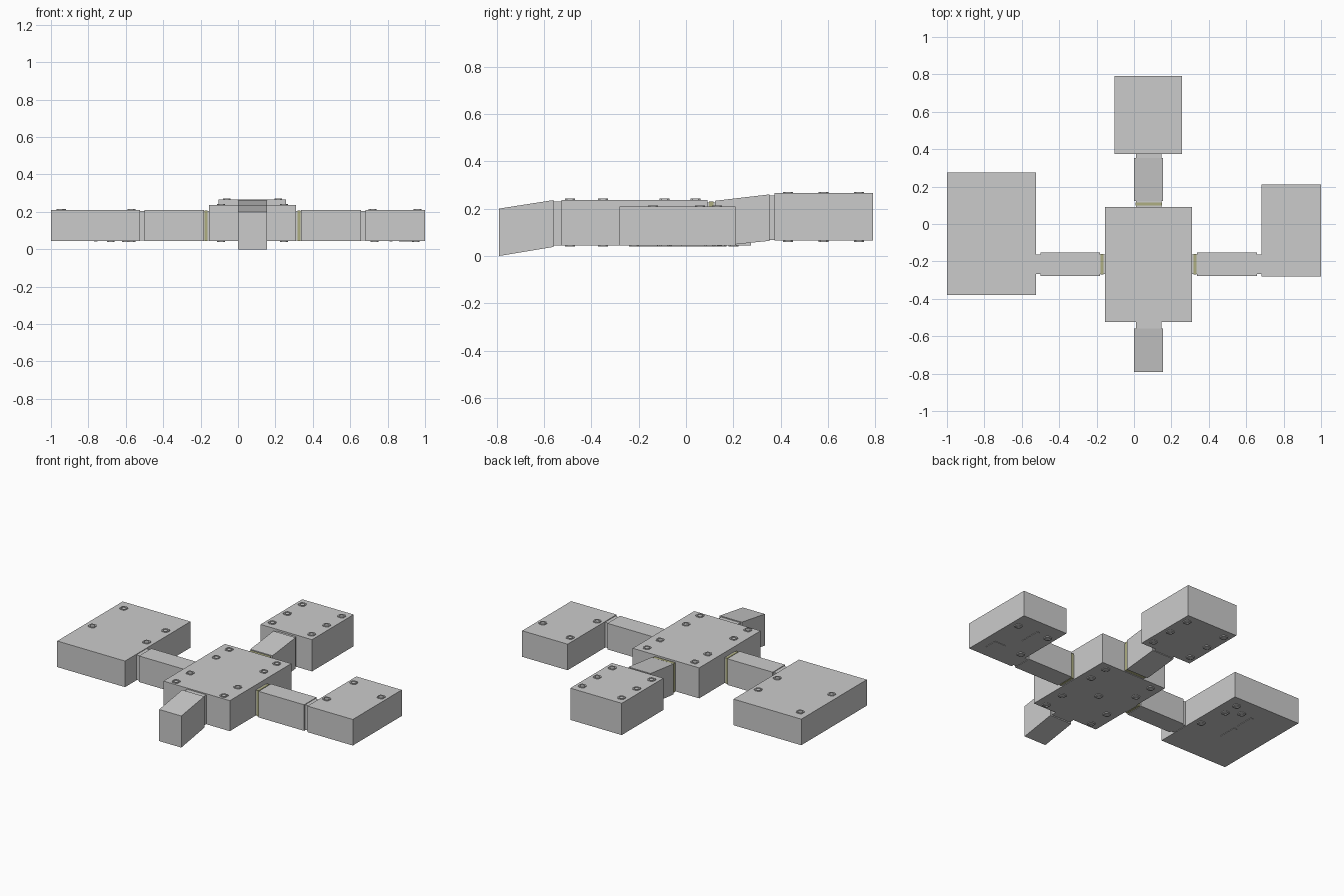
import bpy, bmesh

if "Cube" in bpy.data.objects:
    bpy.data.objects.remove(bpy.data.objects["Cube"])

olive = bpy.data.materials.new("olive")
olive.diffuse_color = (0.42, 0.42, 0.22, 1)
olive.use_nodes = True
olive.node_tree.nodes["Principled BSDF"].inputs["Base Color"].default_value = olive.diffuse_color


def block(name, x, y, z, z_back=None, mat=None):
    """Box from ranges; z applies at the front edge, z_back at the back edge."""
    zb = z_back or z
    bm = bmesh.new()
    ends = []
    for yy, (lo, hi) in ((y[0], z), (y[1], zb)):
        ends.append([bm.verts.new(p) for p in
                     ((x[0], yy, lo), (x[1], yy, lo), (x[1], yy, hi), (x[0], yy, hi))])
    a, b = ends
    bm.faces.new(a)
    bm.faces.new(b[::-1])
    for i in range(4):
        j = (i + 1) % 4
        bm.faces.new((a[i], b[i], b[j], a[j]))
    bmesh.ops.recalc_face_normals(bm, faces=bm.faces)
    me = bpy.data.meshes.new(name)
    bm.to_mesh(me)
    bm.free()
    ob = bpy.data.objects.new(name, me)
    bpy.context.collection.objects.link(ob)
    if mat:
        me.materials.append(mat)
    return ob


def fitting(name, x, y, z, up, size=0.042):
    """Small raised square fitting with a recessed, chamfered centre."""
    bm = bmesh.new()
    h = 0.005 * up
    rings = []
    for s, zz in ((0.5, z), (0.5, z + h), (0.32, z + h), (0.32, z + h * 0.2)):
        w, c = s * size, s * size * 0.6
        rings.append([bm.verts.new((x + px, y + py, zz)) for px, py in
                      ((w, -c), (w, c), (c, w), (-c, w), (-w, c), (-w, -c), (-c, -w), (c, -w))])
    for lo, hi in zip(rings, rings[1:]):
        for i in range(8):
            j = (i + 1) % 8
            f = (lo[i], lo[j], hi[j], hi[i])
            bm.faces.new(f if up > 0 else f[::-1])
    bm.faces.new(rings[-1] if up > 0 else rings[-1][::-1])
    me = bpy.data.meshes.new(name)
    bm.to_mesh(me)
    bm.free()
    bpy.context.collection.objects.link(bpy.data.objects.new(name, me))


def fittings(name, points, z, up):
    for x, y in points:
        fitting(name, x, y, z, up)


# Rooms
block("central_room", (-0.155, 0.31), (-0.525, 0.09), (0.044, 0.237))
block("back_room", (-0.103, 0.257), (0.373, 0.79), (0.065, 0.266))
block("left_room", (-1.0, -0.525), (-0.38, 0.275), (0.044, 0.209))
block("right_room", (0.682, 1.0), (-0.28, 0.21), (0.044, 0.209))

# Level side corridors, with narrower doorways at both ends
side, door = (-0.277, -0.153), (-0.266, -0.164)
wall, door_z = (0.044, 0.209), (0.047, 0.205)
for name, run, full, trim in (
        ("left", (-0.5, -0.182), (-0.525, -0.155), (-0.178, -0.164)),
        ("right", (0.338, 0.657), (0.31, 0.682), (0.319, 0.333))):
    block(name + "_corridor", run, side, wall)
    block(name + "_doorways", full, door, door_z)
    block(name + "_door_trim", trim, (-0.27, -0.16), (0.045, 0.208), mat=olive)

# Sloping front and back corridors
hall, hall_door = (0.001, 0.156), (0.012, 0.146)
block("front_corridor", hall, (-0.79, -0.56), (0.0, 0.2), (0.038, 0.236))
block("front_doorway", hall_door, (-0.56, -0.525), (0.045, 0.23))
block("back_corridor", hall, (0.122, 0.353), (0.04, 0.233), (0.064, 0.26))
block("back_doorway_near", hall_door, (0.09, 0.122), (0.047, 0.226))
block("back_doorway_far", hall_door, (0.353, 0.373), (0.068, 0.255))
block("back_door_trim", (0.008, 0.15), (0.098, 0.116), (0.045, 0.23), mat=olive)

# Roof and floor fittings
centre = [(x, y) for x in (-0.09, 0.245) for y in (-0.49, -0.35, -0.09, 0.04)]
back = [(x, y) for x in (-0.06, 0.215) for y in (0.43, 0.58, 0.73)]
fittings("central_roof_fitting", centre, 0.237, 1)
fittings("central_floor_fitting", centre + [(0.08, -0.22)], 0.044, -1)
fittings("back_roof_fitting", back, 0.266, 1)
fittings("back_floor_fitting", back, 0.065, -1)
fittings("left_roof_fitting", [(-0.94, 0.2), (-0.95, -0.1), (-0.57, 0.09), (-0.57, -0.1)], 0.209, 1)
fittings("right_roof_fitting", [(0.72, 0.13), (0.96, 0.06), (0.72, -0.14)], 0.209, 1)
fittings("right_floor_fitting", [(0.73, 0.1), (0.95, 0.1), (0.73, -0.14)], 0.044, -1)
fittings("left_floor_fitting", [(-0.6, 0.2), (-0.6, 0.1), (-0.68, 0.15), (-0.57, -0.08)], 0.044, -1)

# Flat strips under the side rooms
for i, y in enumerate((-0.12, 0.03)):
    block("left_floor_strip_%d" % i, (-0.77, -0.75), (y, y + 0.12), (0.041, 0.046))
block("right_floor_strip", (0.81, 0.825), (-0.02, 0.12), (0.041, 0.046))
block("right_floor_plate", (0.86, 0.94), (-0.2, -0.12), (0.041, 0.046))
